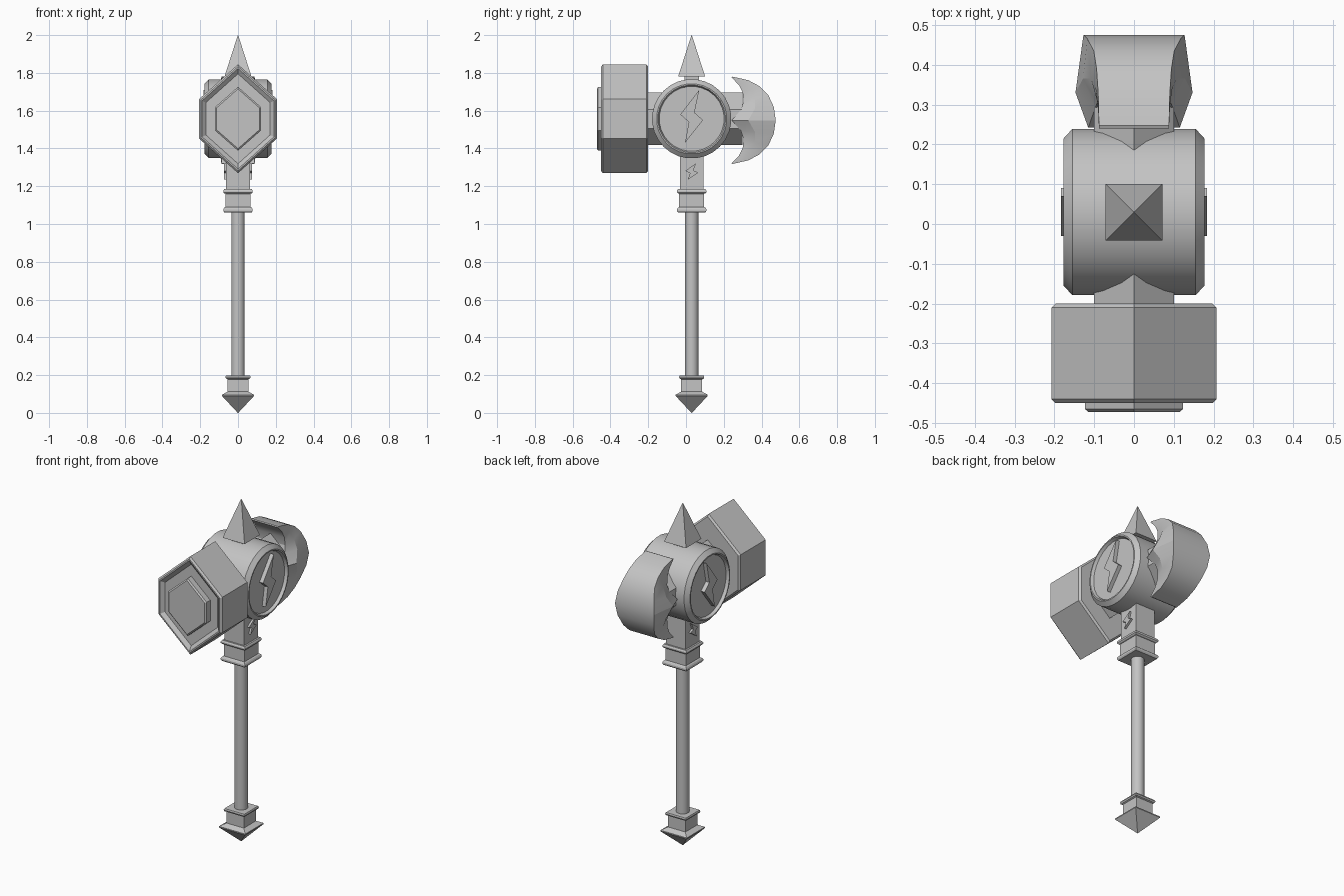
import bpy, bmesh, math
from mathutils import Vector

cube = bpy.data.objects.get("Cube")
if cube:
    bpy.data.objects.remove(cube, do_unlink=True)

steel = bpy.data.materials.new("grey_steel")
steel.use_nodes = True
GREY = (0.55, 0.55, 0.55, 1)
steel.diffuse_color = GREY
steel.node_tree.nodes["Principled BSDF"].inputs["Base Color"].default_value = GREY

AXIS_Y = 0.03    # handle line
HEAD_Z = 1.557   # head line


def loft(name, rings, smooth=30):
    """Skin a row of equal rings and cap both ends."""
    bm = bmesh.new()
    loops = [[bm.verts.new(p) for p in ring] for ring in rings]
    n = len(loops[0])
    for a, b in zip(loops, loops[1:]):
        for i in range(n):
            j = (i + 1) % n
            bm.faces.new((a[i], a[j], b[j], b[i]))
    bm.faces.new(loops[0])
    bm.faces.new(loops[-1])
    bmesh.ops.remove_doubles(bm, verts=bm.verts, dist=1e-5)
    bmesh.ops.recalc_face_normals(bm, faces=bm.faces)
    mesh = bpy.data.meshes.new(name)
    bm.to_mesh(mesh)
    bm.free()
    mesh.materials.append(steel)
    obj = bpy.data.objects.new(name, mesh)
    bpy.context.collection.objects.link(obj)
    bpy.ops.object.select_all(action='DESELECT')
    obj.select_set(True)
    bpy.context.view_layer.objects.active = obj
    bpy.ops.object.shade_smooth_by_angle(angle=math.radians(smooth))
    return obj


def square_post(name, profile):
    """Square section along z from (half width, height) pairs."""
    corners = ((-1, -1), (1, -1), (1, 1), (-1, 1))
    return loft(name, [[(h * x, AXIS_Y + h * y, z) for x, y in corners]
                       for h, z in profile], 20)


def hex_bar(name, profile):
    """Pointed hexagon along y from (half width, half height, y) triples."""
    shape = ((0, 1), (1, .36), (1, -.36), (0, -1), (-1, -.36), (-1, .36))
    return loft(name, [[(w * x, y, HEAD_Z + h * z) for x, z in shape]
                       for w, h, y in profile], 20)


def round_bar(name, profile, sides, along_x=False):
    """Round section from (radius, position) pairs, along z or x."""
    rings = []
    for r, p in profile:
        ring = []
        for i in range(sides):
            t = math.tau * (i + .5) / sides
            c, s = r * math.cos(t), r * math.sin(t)
            ring.append((p, AXIS_Y + c, HEAD_Z + s) if along_x
                        else (c, AXIS_Y + s, p))
        rings.append(ring)
    return loft(name, rings)


# Handle, pommel and collar
round_bar("handle", [(.036, .15), (.036, 1.1)], 16)
square_post("pommel", [(.001, 0), (.085, .09), (.085, .096), (.056, .112),
                       (.056, .178), (.064, .182), (.067, .19),
                       (.064, .198), (.05, .198)])
square_post("collar", [(.06, 1.062), (.073, 1.062), (.078, 1.07), (.078, 1.078),
                       (.073, 1.086), (.066, 1.09), (.066, 1.16), (.073, 1.162),
                       (.078, 1.168), (.078, 1.176), (.073, 1.184), (.06, 1.184)])
square_post("neck", [(.063, 1.17), (.063, 1.42)])

# Drum with recessed ends, and the crowning spike
half_drum = [(.172, .16), (.179, .177), (.186, .177), (.21, .155)]
round_bar("drum", [(r, -x) for r, x in half_drum] + half_drum[::-1], 28, True)
square_post("spike_foot", [(.038, 1.74), (.038, 1.785)])
square_post("top_spike", [(.071, 1.782), (.001, 2)])

# Cross bar and hammer block with sunken face and raised boss
hex_bar("cross_bar", [(.1, .14, -.24), (.1, .14, .3)])
hex_bar("hammer_block", [(.17, .238, -.432), (.19, .266, -.45), (.197, .276, -.45),
                         (.207, .288, -.44), (.207, .288, -.21), (.197, .276, -.2)])
hex_bar("hammer_boss", [(.115, .158, -.472), (.123, .169, -.465), (.123, .169, -.42)])

# Bolt ornaments on drum ends and neck sides
BOLT = [(.04, .153), (-.06, .023), (-.015, -.017),
        (-.035, -.127), (.06, -.007), (.015, .033)]
for side, word in ((1, "left"), (-1, "right")):
    for part, size, z, inner, outer in (("drum", 1, HEAD_Z, .15, .183),
                                        ("neck", .36, 1.274, .055, .075)):
        loft(f"{part}_bolt_{word}",
             [[(side * x, AXIS_Y + size * a * (1.6 if part == "neck" else 1),
                z + size * .85 * b) if part == "neck"
               else (side * x, AXIS_Y + a, z + b) for a, b in BOLT]
              for x in (inner, outer)], 20)

# Crescent blade: (half width, y, height) of outer, middle and inner lines
STATIONS = [((.127, .475, 0), (.147, .33, 0), (.115, .242, 0)),
            ((.117, .465, .07), (.128, .365, .062), (.098, .29, .055)),
            ((.101, .435, .135), (.108, .365, .118), (.092, .305, .1)),
            ((.094, .39, .18), (.097, .345, .163), (.09, .3, .147)),
            ((.09, .33, .212), (.091, .305, .2), (.089, .28, .187)),
            ((.088, .247, .231), (.088, .244, .23), (.088, .24, .228))]
rings = []
for sign, rows in ((1, STATIONS[::-1]), (-1, STATIONS[1:])):
    for row in rows:
        edge = [Vector((w, y, HEAD_Z - .008 + sign * h)) for w, y, h in row]
        rings.append(edge + [Vector((-v.x, v.y, v.z)) for v in reversed(edge)])
loft("crescent_blade", rings, 22)
